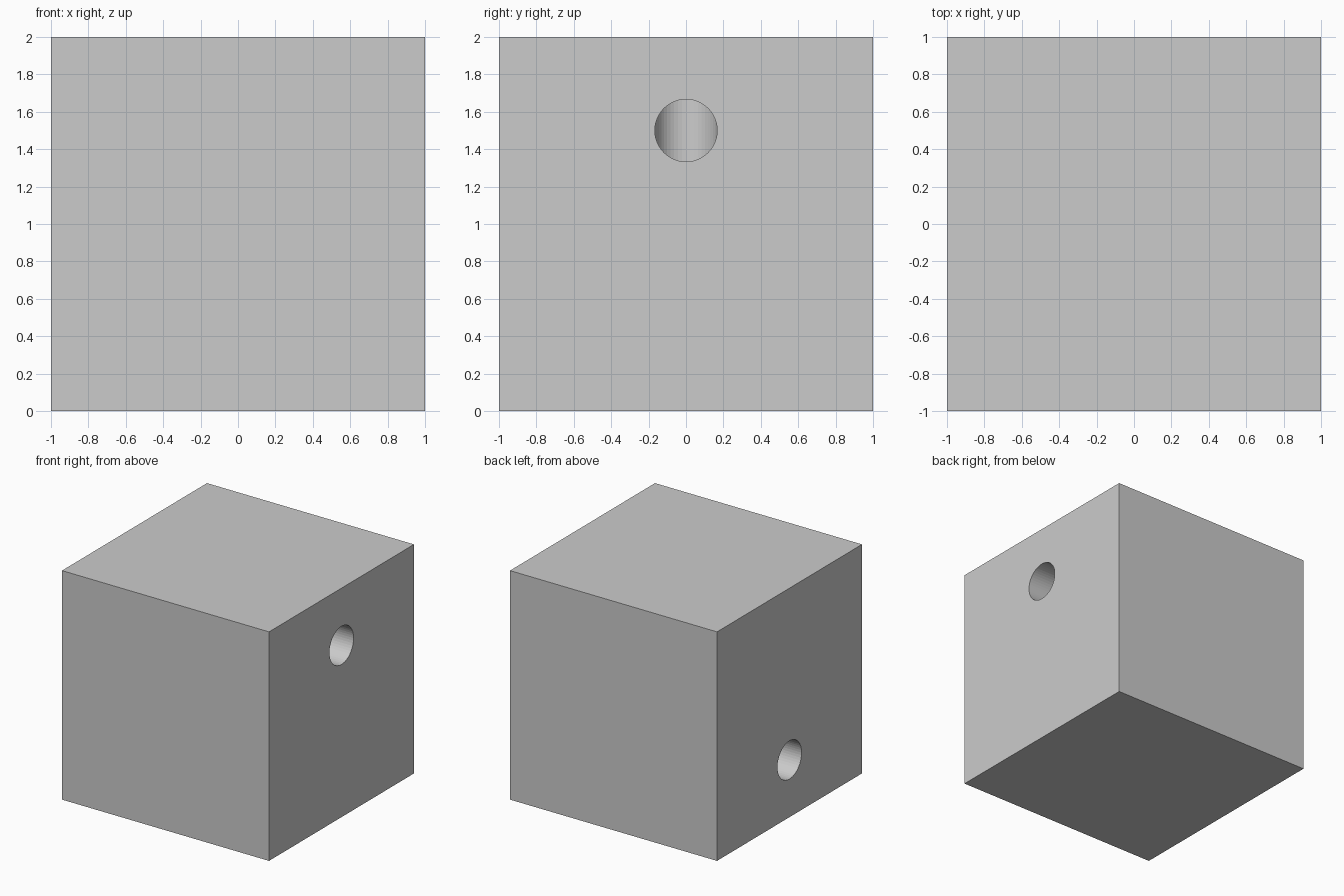
import bpy, bmesh
from math import sin, cos, pi

if "Cube" in bpy.data.objects:
    bpy.data.objects.remove(bpy.data.objects["Cube"])

R, SIDES = 1 / 6, 48

# Solid block
bpy.ops.mesh.primitive_cube_add(size=2, location=(0, 0, 1))
block = bpy.context.object
block.name = "block"

# Z-shaped mitred passage: (x, lean of the ring plane, z) at each station
stations = [(1.2, 0, 1.5), (0, -1, 1.5), (0, -1, 0.5), (-1.2, 0, 0.5)]
bm = bmesh.new()
rings = []
for x, lean, z in stations:
    ring = []
    for i in range(SIDES):
        a = 2 * pi * i / SIDES
        ring.append(bm.verts.new((x + lean * R * sin(a), R * cos(a), z + R * sin(a))))
    rings.append(ring)
for a, b in zip(rings, rings[1:]):
    for i in range(SIDES):
        j = (i + 1) % SIDES
        bm.faces.new((a[i], a[j], b[j], b[i]))
bm.faces.new(rings[0])
bm.faces.new(rings[-1])
bmesh.ops.recalc_face_normals(bm, faces=bm.faces)
mesh = bpy.data.meshes.new("passage_cutter")
bm.to_mesh(mesh)
bm.free()
cutter = bpy.data.objects.new("passage_cutter", mesh)
bpy.context.collection.objects.link(cutter)
cutter.hide_render = True

# Cut the passage through the block
mod = block.modifiers.new("passage", 'BOOLEAN')
mod.operation = 'DIFFERENCE'
mod.solver = 'EXACT'
mod.object = cutter
bpy.context.view_layer.objects.active = block
bpy.ops.object.modifier_apply(modifier=mod.name)
bpy.data.objects.remove(cutter)
